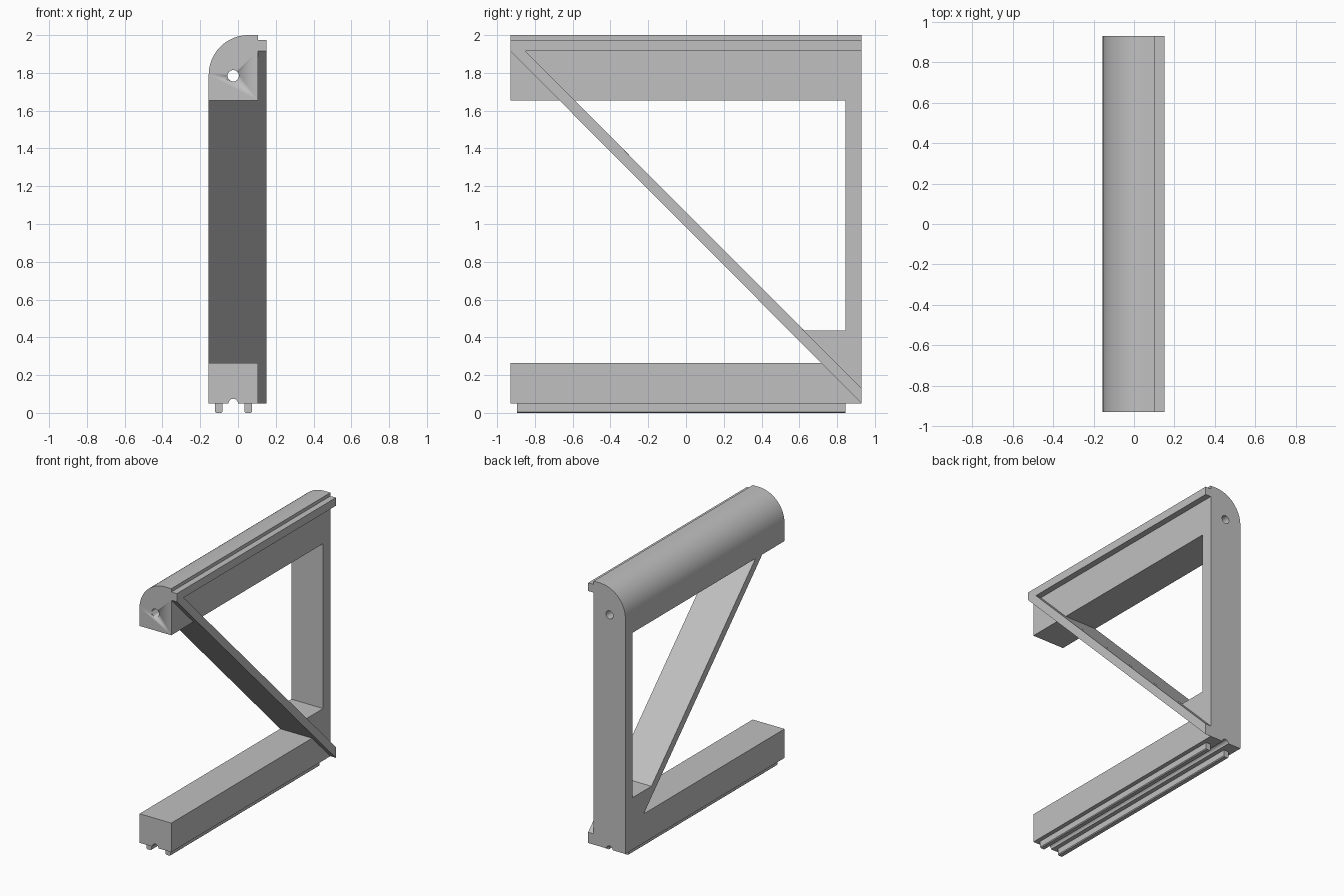
import bpy, bmesh, math
from mathutils import Vector

if "Cube" in bpy.data.objects:
    bpy.data.objects.remove(bpy.data.objects["Cube"])

grey = bpy.data.materials.new("light grey")
grey.use_nodes = True
grey.diffuse_color = (0.53, 0.53, 0.53, 1)
grey.node_tree.nodes["Principled BSDF"].inputs["Base Color"].default_value = grey.diffuse_color

LEFT, RIGHT, LIP = -0.155, 0.105, 0.15     # x of body sides and raised rim
END, INNER = 0.93, 0.845                   # y of ends and of the wall's inner face
BASE, SHELF, SOFFIT, RIM = 0.05, 0.265, 1.655, 1.915
HOLE_X, HOLE_Z, HOLE_R = -0.025, 1.785, 0.03


def prism(name, points, axis, lo, hi):
    """Extrude a profile: (x, z) points along y, or (y, z) points along x."""
    def place(p, t):
        return Vector((p[0], t, p[1])) if axis == "y" else Vector((t, p[0], p[1]))
    bm = bmesh.new()
    face = bm.faces.new([bm.verts.new(place(p, lo)) for p in points])
    new = bmesh.ops.extrude_face_region(bm, geom=[face])["geom"]
    shift = place((0, 0), hi - lo)
    bmesh.ops.translate(bm, vec=shift, verts=[v for v in new if isinstance(v, bmesh.types.BMVert)])
    bmesh.ops.recalc_face_normals(bm, faces=bm.faces)
    mesh = bpy.data.meshes.new(name)
    bm.to_mesh(mesh)
    bm.free()
    mesh.materials.append(grey)
    obj = bpy.data.objects.new(name, mesh)
    bpy.context.collection.objects.link(obj)
    return obj


def arc(cx, cz, r, start, stop, steps):
    angles = [math.radians(start + (stop - start) * i / steps) for i in range(steps + 1)]
    return [(cx + r * math.cos(a), cz + r * math.sin(a)) for a in angles]


def smooth(obj):
    bpy.ops.object.select_all(action="DESELECT")
    bpy.context.view_layer.objects.active = obj
    obj.select_set(True)
    bpy.ops.object.shade_smooth_by_angle(angle=math.radians(30))


# Top beam: rounded outer corner and a stepped lip
r = 0.21
top_profile = [(LEFT, SOFFIT), *arc(LEFT + r, 2 - r, r, 180, 90, 24), (RIGHT, 2),
               (RIGHT, 1.975), (LIP, 1.975), (LIP, RIM), (RIGHT, RIM), (RIGHT, SOFFIT)]
top_beam = prism("top_beam", top_profile, "y", -END, END)
smooth(top_beam)

# Lengthwise bore through the top beam
bore = prism("bore_cutter", arc(HOLE_X, HOLE_Z, HOLE_R, 0, 345, 23), "y", -1, 1)
smooth(bore)
bore.hide_render = True
bore.hide_viewport = True
cut = top_beam.modifiers.new("bore", "BOOLEAN")
cut.operation = "DIFFERENCE"
cut.solver = "EXACT"
cut.object = bore

# Bottom beam with a half-round groove underneath
bottom_profile = [(LEFT, BASE), (HOLE_X - 0.03, BASE),
                  *arc(HOLE_X, BASE, 0.025, 180, 0, 12),
                  (HOLE_X + 0.03, BASE), (RIGHT, BASE), (RIGHT, SHELF), (LEFT, SHELF)]
smooth(prism("bottom_beam", bottom_profile, "y", -END, END))

# Two rails below the bottom beam, lower edges slightly chamfered
c = 0.006
for side, x in (("right", -0.102), ("left", 0.054)):
    w = 0.02
    rail = [(x - w, BASE), (x - w, c), (x - w + c, 0), (x + w - c, 0), (x + w, c), (x + w, BASE)]
    prism(side + "_rail", rail, "y", -0.895, INNER)

# Back wall between the beams
prism("back_wall", [(INNER, SHELF), (END, SHELF), (END, SOFFIT), (INNER, SOFFIT)], "x", LEFT, RIGHT)


# Diagonal brace with its corner gusset
def diagonal_y(z, start):
    return start + (RIM - z) * (2 * END) / (RIM - BASE)


brace_top = -0.85
gusset = 0.435
brace = [(diagonal_y(SOFFIT, -END), SOFFIT), (diagonal_y(SOFFIT, brace_top), SOFFIT),
         (diagonal_y(gusset, brace_top), gusset), (INNER, gusset),
         (INNER, SHELF), (diagonal_y(SHELF, -END), SHELF)]
prism("diagonal_brace", brace, "x", LEFT, RIGHT)

# Raised rim along the diagonal
rim = [(-END, RIM), (brace_top, RIM), (END, 0.13), (END, BASE)]
prism("diagonal_rim", rim, "x", RIGHT, LIP)
